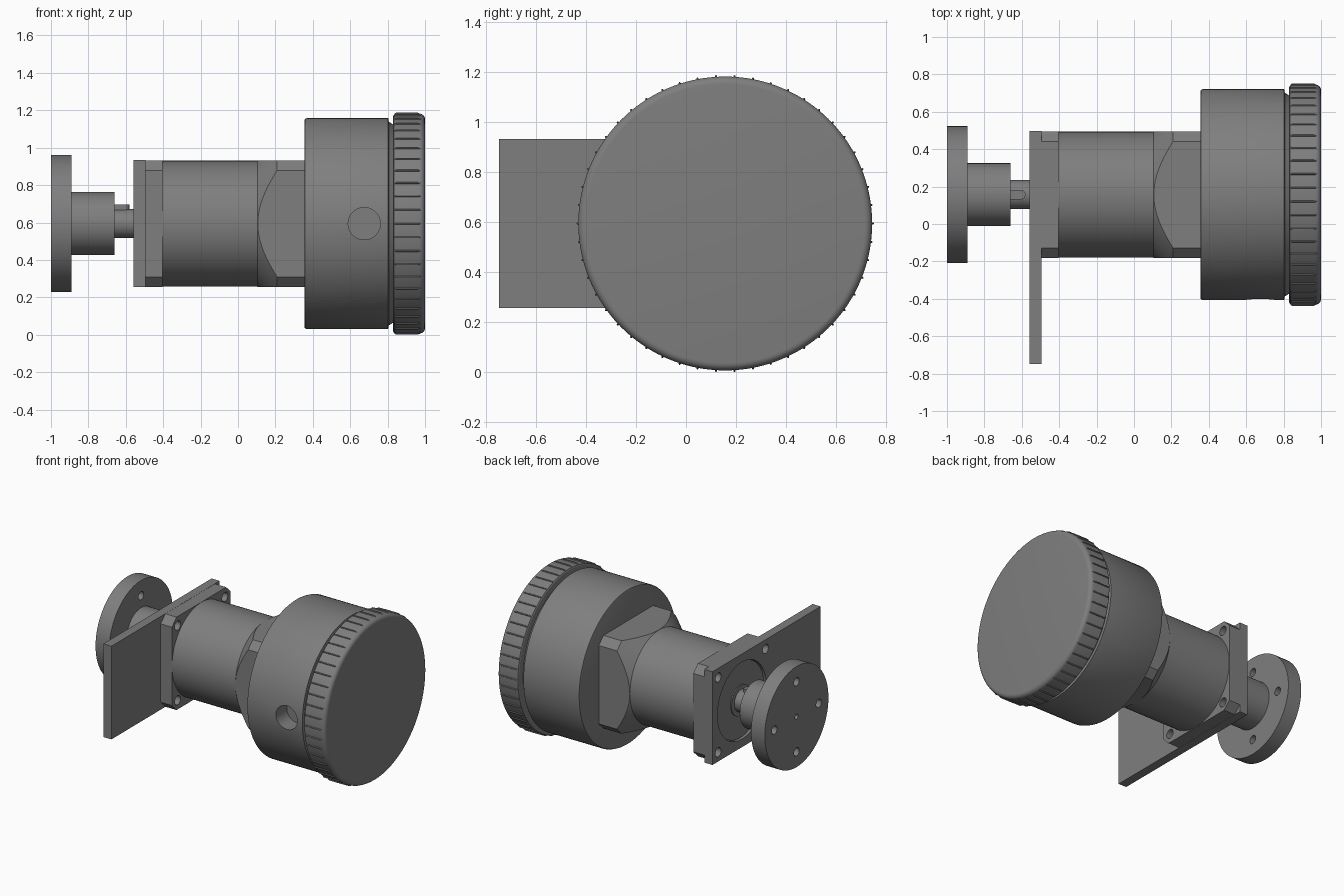
import bpy, bmesh, math
from mathutils import Vector

if "Cube" in bpy.data.objects:
    bpy.data.objects.remove(bpy.data.objects["Cube"])

CY, CZ = 0.157, 0.594      # main axis runs along x through this point
HALF = 0.338               # half width of the square flanges


def make(name, bm):
    bmesh.ops.recalc_face_normals(bm, faces=bm.faces)
    me = bpy.data.meshes.new(name)
    bm.to_mesh(me)
    bm.free()
    ob = bpy.data.objects.new(name, me)
    bpy.context.collection.objects.link(ob)
    return ob


def lathe(name, profile, n=96):
    """Solid of revolution about the main axis; profile is (x, radius)."""
    bm = bmesh.new()
    rings = []
    for x, r in profile:
        rings.append([bm.verts.new((x, CY + r * math.cos(2 * math.pi * i / n),
                                    CZ + r * math.sin(2 * math.pi * i / n))) for i in range(n)])
    for a, b in zip(rings, rings[1:]):
        for i in range(n):
            j = (i + 1) % n
            bm.faces.new((a[i], a[j], b[j], b[i]))
    bm.faces.new(rings[0])
    bm.faces.new(rings[-1])
    return make(name, bm)


def prism(name, outline, offset):
    """Extrude a closed planar outline along an offset vector."""
    bm = bmesh.new()
    face = bm.faces.new([bm.verts.new(p) for p in outline])
    new = bmesh.ops.extrude_face_region(bm, geom=[face])["geom"]
    bmesh.ops.translate(bm, vec=offset, verts=[v for v in new if isinstance(v, bmesh.types.BMVert)])
    return make(name, bm)


def rod(start, offset, r, n=32):
    """Cylinder used as a hole cutter."""
    d = Vector(offset)
    u = d.orthogonal().normalized()
    v = d.normalized().cross(u)
    pts = [Vector(start) + r * (u * math.cos(2 * math.pi * i / n) + v * math.sin(2 * math.pi * i / n))
           for i in range(n)]
    ob = prism("cutter", pts, d)
    ob.hide_render = True
    return ob


def combine(ob, others, op="DIFFERENCE"):
    bpy.context.view_layer.objects.active = ob
    for c in others:
        m = ob.modifiers.new("bool", "BOOLEAN")
        m.operation, m.object, m.solver = op, c, "EXACT"
        bpy.ops.object.modifier_apply(modifier=m.name)
        bpy.data.objects.remove(c)


def chamfered_square(name, x0, x1, flat=0.285):
    corners = [(HALF, -flat), (HALF, flat), (flat, HALF), (-flat, HALF),
               (-HALF, flat), (-HALF, -flat), (-flat, -HALF), (flat, -HALF)]
    return prism(name, [(x0, CY + a, CZ + b) for a, b in corners], (x1 - x0, 0, 0))


def corner_holes(x0, depth):
    return [rod((x0, CY + sy * 0.272, CZ + sz * 0.272), (depth, 0, 0), 0.033)
            for sy in (-1, 1) for sz in (-1, 1)]


# Output flange with hub, four bolt holes and a centre hole
coupling = lathe("coupling_flange", [(-1, 0.366), (-0.89, 0.366), (-0.89, 0.168), (-0.66, 0.168)])
holes = [rod((-1.05, CY + 0.255 * math.cos(a), CZ + 0.255 * math.sin(a)), (0.3, 0, 0), 0.03)
         for a in (0, math.pi / 2, math.pi, 3 * math.pi / 2)]
combine(coupling, holes + [rod((-1.05, CY, CZ), (0.2, 0, 0), 0.018)])

# Shaft and its round-ended key
lathe("shaft", [(-0.67, 0.078), (-0.50, 0.078)], 48)
kr = 0.026
key_end = [(-0.58 - kr + kr * math.cos(t), CY + kr * math.sin(t), CZ)
           for t in [math.pi * (i / 12 - 0.5) for i in range(13)]]
prism("shaft_key", [(-0.67, CY - kr, CZ)] + key_end + [(-0.67, CY + kr, CZ)], (0, 0, 0.102))

# Mounting plate, drilled at the corners, open around the pilot
PH = HALF + 0.001
y0, y1, z0, z1 = -0.748, CY + PH, CZ - PH, CZ + PH
plate = prism("mounting_plate", [(-0.56, y0, z0), (-0.56, y1, z0), (-0.56, y1, z1), (-0.56, y0, z1)],
              (0.065, 0, 0))
combine(plate, corner_holes(-0.6, 0.2) + [rod((-0.6, CY, CZ), (0.2, 0, 0), 0.28, 96)])

# Motor: pilot, square front flange, round housing
lathe("pilot", [(-0.553, 0.11), (-0.545, 0.11), (-0.545, 0.275), (-0.49, 0.275)])
flange = chamfered_square("front_flange", -0.495, -0.405)
combine(flange, corner_holes(-0.55, 0.3))
lathe("motor_housing", [(-0.41, HALF - 0.001), (0.12, HALF - 0.001)])

# Square rear flange turned down to a 45 degree cone
rear = chamfered_square("rear_flange", 0.09, 0.36)
combine(rear, [lathe("cone", [(0.105, HALF - 0.001), (0.225, HALF + 0.12), (0.4, HALF + 0.12)], 128)],
        "INTERSECT")

# Large encoder drum with a cable port on the front side
drum = lathe("drum", [(0.355, 0.552), (0.358, 0.56), (0.367, 0.564), (0.803, 0.564),
                      (0.806, 0.545), (0.828, 0.53), (0.85, 0.53)], 128)
combine(drum, [rod((0.675, -0.6, CZ), (0, 0.32, 0), 0.086, 48)])

# Screw cap with rounded rims
R = 0.588
rim = [(0.97 + 0.03 * math.sin(t), R - 0.03 + 0.03 * math.cos(t))
       for t in [math.pi / 2 * i / 6 for i in range(7)]]
lathe("cap", [(0.83, 0.5), (0.83, R - 0.012), (0.834, R - 0.004), (0.842, R)] + rim, 150)

# Fifty slim grip ridges around the cap
bm = bmesh.new()
for i in range(50):
    a = 2 * math.pi * i / 50
    rad, tan = Vector((0, math.cos(a), math.sin(a))), Vector((0, -math.sin(a), math.cos(a)))
    c = Vector((0, CY, CZ))
    ends = []
    for x, top in ((0.838, 0.59), (0.846, 0.5945), (0.962, 0.5945), (0.978, 0.587)):
        o = c + Vector((x, 0, 0))
        ends.append([bm.verts.new(o + rad * r + tan * w) for r, w in
                     ((0.577, -0.005), (top - 0.003, -0.004), (top, -0.0015),
                      (top, 0.0015), (top - 0.003, 0.004), (0.577, 0.005))])
    for p, q in zip(ends, ends[1:]):
        for k in range(6):
            bm.faces.new((p[k], p[(k + 1) % 6], q[(k + 1) % 6], q[k]))
    bm.faces.new(ends[0])
    bm.faces.new(ends[-1])
make("grip_ridges", bm)

# Dark grey finish on every part
dark = bpy.data.materials.new("dark_grey")
dark.diffuse_color = (0.21, 0.21, 0.21, 1)
dark.use_nodes = True
dark.node_tree.nodes["Principled BSDF"].inputs["Base Color"].default_value = dark.diffuse_color
for ob in bpy.context.collection.objects:
    ob.data.materials.clear()
    ob.data.materials.append(dark)

# Smooth curved faces, keep machined edges crisp
bpy.ops.object.select_all(action="SELECT")
bpy.context.view_layer.objects.active = coupling
bpy.ops.object.shade_smooth_by_angle(angle=math.radians(25))
